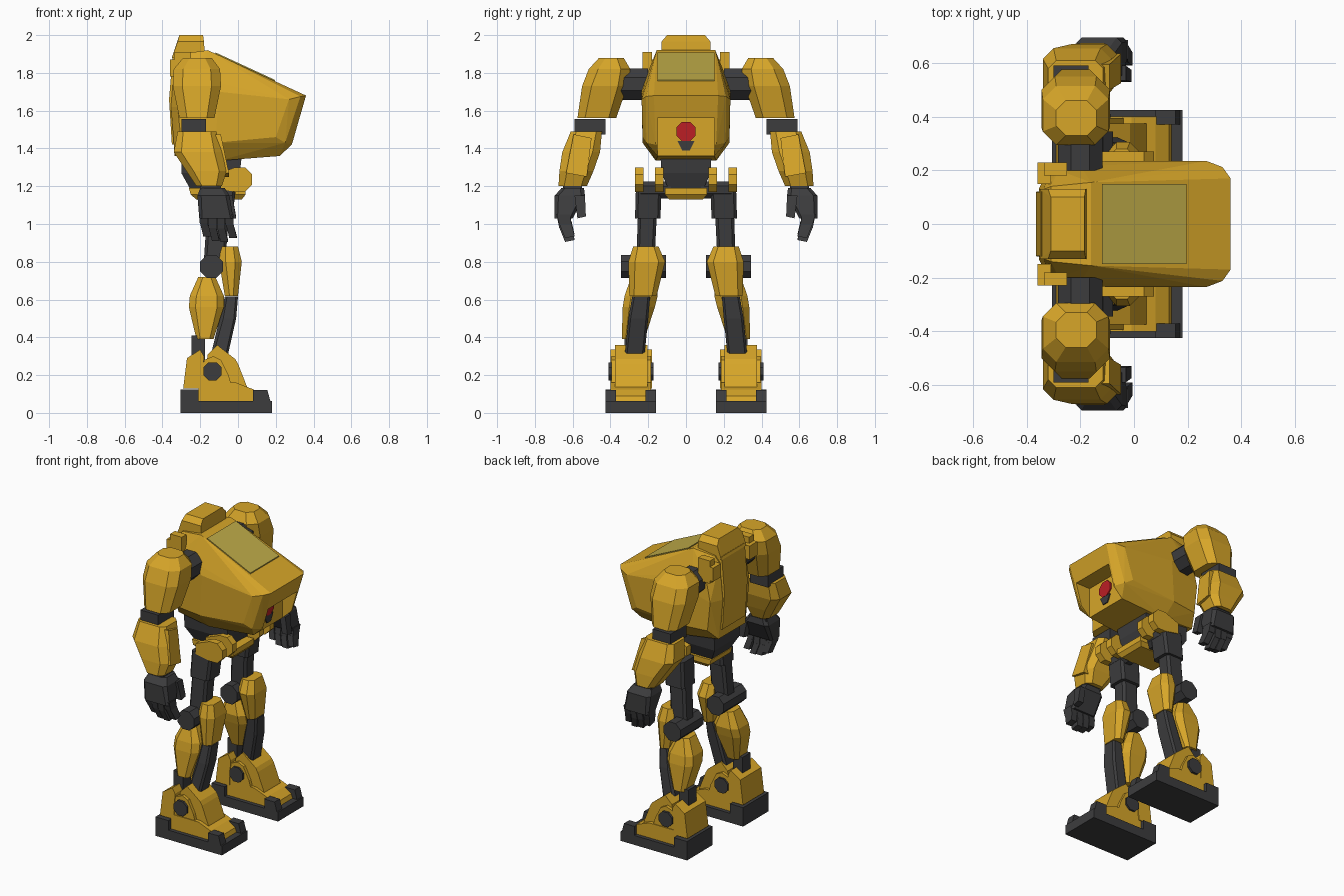
import bpy, bmesh, math
from mathutils import Vector


def material(name, rgb):
    m = bpy.data.materials.new(name)
    m.diffuse_color = (*rgb, 1)
    return m


YELLOW = material("yellow paint", (0.68, 0.38, 0.022))
DARK = material("dark metal", (0.046, 0.046, 0.048))
GLASS = material("olive glass", (0.52, 0.41, 0.065))
RED = material("red lens", (0.50, 0.013, 0.018))


def hull(name, mat, points, pair=False, centre=False):
    """Convex solid; pair mirrors the object to the other side, centre mirrors the points."""
    pts = [Vector(p) for p in points]
    if centre:
        pts += [Vector((p.x, -p.y, p.z)) for p in pts]
    bm = bmesh.new()
    for p in pts:
        bm.verts.new(p)
    bmesh.ops.remove_doubles(bm, verts=bm.verts, dist=0.0005)
    res = bmesh.ops.convex_hull(bm, input=bm.verts)
    junk = [g for g in set(res["geom_interior"] + res["geom_unused"])
            if isinstance(g, bmesh.types.BMVert)]
    if junk:
        bmesh.ops.delete(bm, geom=junk, context='VERTS')
    bmesh.ops.dissolve_limit(bm, angle_limit=math.radians(1.5), verts=bm.verts, edges=bm.edges)
    bmesh.ops.recalc_face_normals(bm, faces=bm.faces)
    me = bpy.data.meshes.new(name)
    bm.to_mesh(me)
    bm.free()
    me.materials.append(mat)
    ob = bpy.data.objects.new(name, me)
    bpy.context.collection.objects.link(ob)
    if pair:
        mod = ob.modifiers.new("mirror", 'MIRROR')
        mod.use_axis = (False, True, False)
        mod.use_mirror_merge = False
    return ob


def box(name, mat, x0, x1, y0, y1, z0, z1, pair=False):
    return hull(name, mat, [(x, y, z) for x in (x0, x1) for y in (y0, y1) for z in (z0, z1)], pair)


def prism(name, mat, profile, y0, y1, pair=False):
    """Side profile (x, z) extruded across y."""
    return hull(name, mat, [(x, y, z) for x, z in profile for y in (y0, y1)], pair)


def octagon(cx, cz, r):
    return [(cx + r * math.cos(math.pi * (i + .5) / 4), cz + r * math.sin(math.pi * (i + .5) / 4))
            for i in range(8)]


def limb(name, mat, sections, pair=True):
    """Stack of chamfered rectangles (z, x0, x1, y0, y1, chamfer)."""
    pts = []
    for z, x0, x1, y0, y1, c in sections:
        for x, s in ((x0, 1), (x1, -1)):
            for y, t in ((y0, 1), (y1, -1)):
                pts += [(x + s * c, y, z), (x, y + t * c, z)]
    return hull(name, mat, pts, pair)


# Torso: wedge shell with an open recess under the nose
torso = hull("torso", YELLOW, [
    (-.31, .14, 1.90), (-.16, .155, 1.92), (.36, .17, 1.68), (.33, .212, 1.675),
    (.27, .235, 1.66), (-.10, .235, 1.70), (-.20, .215, 1.77), (-.28, .20, 1.80),
    (.285, .16, 1.42), (.22, .15, 1.36), (.25, .21, 1.43), (.20, .23, 1.46),
    (-.10, .16, 1.335), (-.335, .14, 1.36), (-.12, .23, 1.43), (-.30, .205, 1.43),
    (-.355, .13, 1.62), (-.32, .205, 1.62), (-.335, .13, 1.86)], centre=True)
cutter = box("recess_cutter", YELLOW, .22, .50, -.15, .15, 1.25, 1.56)
cutter.hide_render = True
cutter.display_type = 'WIRE'
cut = torso.modifiers.new("recess", 'BOOLEAN')
cut.operation = 'DIFFERENCE'
cut.solver = 'EXACT'
cut.object = cutter

# Sensor in the recess
prism_pts = octagon(0, 1.49, .055)
hull("red_sensor", RED, [(x, y, z) for y, z in prism_pts for x in (.215, .229)])
hull("sensor_bracket", DARK, [(x, y, z) for x in (.215, .227)
                              for y, z in ((-.045, 1.44), (.045, 1.44), (.02, 1.39), (-.02, 1.39))])

# Window on the sloping top
slope = lambda x: 1.92 - .4615 * (x + .16)
hull("window", GLASS, [(x, .15, slope(x) + d) for x in (-.12, .195) for d in (-.002, .007)],
     centre=True)

# Head block, back plate and shoulder pegs
hull("head", YELLOW, [(-.31, .10, 2.0), (-.185, .10, 2.0), (-.32, .13, 1.965), (-.18, .13, 1.965),
                      (-.35, .13, 1.88), (-.175, .13, 1.88)], centre=True)
hull("back_plate", YELLOW, [(-.345, .12, 1.90), (-.31, .13, 1.90), (-.365, .12, 1.66),
                            (-.32, .13, 1.66), (-.35, .12, 1.42), (-.31, .13, 1.42)], centre=True)
box("shoulder_peg", YELLOW, -.335, -.25, .18, .23, 1.76, 1.91, True)
box("rear_peg", YELLOW, -.36, -.31, .15, .23, 1.78, 1.87, True)

# Arms
prism("shoulder_joint", DARK, octagon(-.20, 1.74, .09), .20, .38, True)
limb("shoulder_guard", YELLOW, [
    (1.88, -.29, -.14, .33, .46, .035), (1.82, -.34, -.095, .295, .515, .05),
    (1.73, -.345, -.09, .31, .55, .05), (1.56, -.31, -.125, .37, .575, .04)])
box("elbow", DARK, -.30, -.17, .425, .59, 1.475, 1.555, True)
limb("forearm", YELLOW, [
    (1.49, -.32, -.115, .445, .61, .03), (1.38, -.34, -.085, .455, .655, .04),
    (1.28, -.275, -.06, .49, .67, .04), (1.20, -.22, -.085, .525, .675, .03)])
hull("forearm_panel", YELLOW, [(x + d, y, z) for d in (-.03, .014) for x, y, z in (
    (-.105, .50, 1.455), (-.105, .595, 1.475), (-.062, .525, 1.25), (-.062, .635, 1.27))], True)
box("wrist", DARK, -.20, -.09, .55, .65, 1.15, 1.235, True)
limb("palm", DARK, [(1.19, -.20, -.07, .54, .66, .02), (1.15, -.215, -.045, .535, .695, .02),
                    (1.03, -.205, -.025, .60, .695, .015)])
for i in range(4):
    x, lift = -.182 + i * .046, (.03, .005, 0, .02)[i]
    hull("finger_upper", DARK, [(x + dx, y, z) for dx in (-.021, .021)
         for y, z in ((.615, 1.05), (.685, 1.05), (.605, .975 + lift), (.67, .975 + lift))], True)
    hull("finger_tip", DARK, [(x + dx + s, y, z) for dx in (-.02, .02) for y, z, s in (
        (.605, .98 + lift, 0), (.67, .98 + lift, 0), (.59, .915 + lift, .018),
        (.64, .905 + lift, .018))], True)
hull("thumb", DARK, [(x, y, z) for x, y, z in (
    (-.07, .535, 1.15), (-.03, .535, 1.15), (-.07, .59, 1.15), (-.03, .59, 1.15),
    (-.05, .53, 1.04), (-.01, .53, 1.04), (-.05, .575, 1.03), (-.01, .575, 1.03))], True)

# Waist and hips
hull("waist", DARK, [(-.30, .135, 1.36), (.02, .135, 1.36), (-.30, .13, 1.27), (.01, .13, 1.27),
                     (-.25, .09, 1.18), (-.02, .09, 1.18)], centre=True)
hull("pelvis_plate", YELLOW, [(-.26, .11, 1.19), (.04, .11, 1.19), (-.25, .11, 1.155),
                              (.04, .11, 1.155), (-.22, .09, 1.13), (.02, .09, 1.13)], centre=True)
for y in (.12, .225):
    prism("hip_bracket", YELLOW, octagon(.01, 1.235, .07) + [(-.12, 1.26), (-.12, 1.19)],
          y, y + .045, True)
prism("hip_axle", DARK, octagon(-.06, 1.18, .05), .08, .24, True)

# Legs
limb("upper_thigh", DARK, [(1.20, -.16, -.01, .13, .265, .015), (1.03, -.17, -.03, .135, .27, .015)])
limb("lower_thigh", DARK, [(1.04, -.165, -.05, .155, .255, .015), (.74, -.185, -.07, .17, .265, .015)])
prism("knee_axle", DARK, octagon(-.14, .775, .066), .105, .345, True)
limb("knee_guard", YELLOW, [(.88, -.09, .0, .145, .28, .025), (.80, -.10, .02, .11, .305, .035),
                            (.62, -.07, .0, .155, .30, .025)])
limb("calf", YELLOW, [(.72, -.21, -.12, .17, .29, .025), (.62, -.255, -.075, .15, .325, .035),
                      (.56, -.26, -.075, .165, .335, .035), (.39, -.22, -.13, .22, .34, .02)])
limb("shin", DARK, [(.615, -.07, .0, .19, .285, .012), (.50, -.09, -.01, .20, .305, .012),
                    (.30, -.145, -.055, .22, .325, .012)])
box("calf_strut", DARK, -.245, -.175, .24, .325, .25, .41, True)

# Feet
box("sole", DARK, -.305, .18, .16, .425, 0, .062, True)
box("heel_block", DARK, -.305, -.21, .16, .425, .06, .125, True)
for y in (.16, .37):
    prism("toe_block", DARK, [(.08, .06), (.172, .06), (.155, .122), (.08, .122)], y, y + .055, True)
prism("foot_lower", YELLOW, [(-.21, .06), (.14, .06), (.13, .09), (.08, .125), (-.01, .16), (-.21, .16)],
      .185, .40, True)
prism("foot_upper", YELLOW, [(-.19, .10), (.06, .10), (.045, .145), (.0, .26), (-.015, .285),
                             (-.11, .36), (-.16, .31)], .205, .375, True)
prism("ankle_plate", YELLOW, [(-.20, .12), (-.03, .13), (-.05, .20), (-.09, .28), (-.13, .30),
                              (-.18, .28)], .185, .395, True)
prism("heel_guard", YELLOW, [(-.29, .13), (-.19, .13), (-.18, .30), (-.20, .335), (-.27, .29)],
      .18, .40, True)
prism("ankle_bolt", DARK, octagon(-.135, .22, .052), .173, .41, True)
